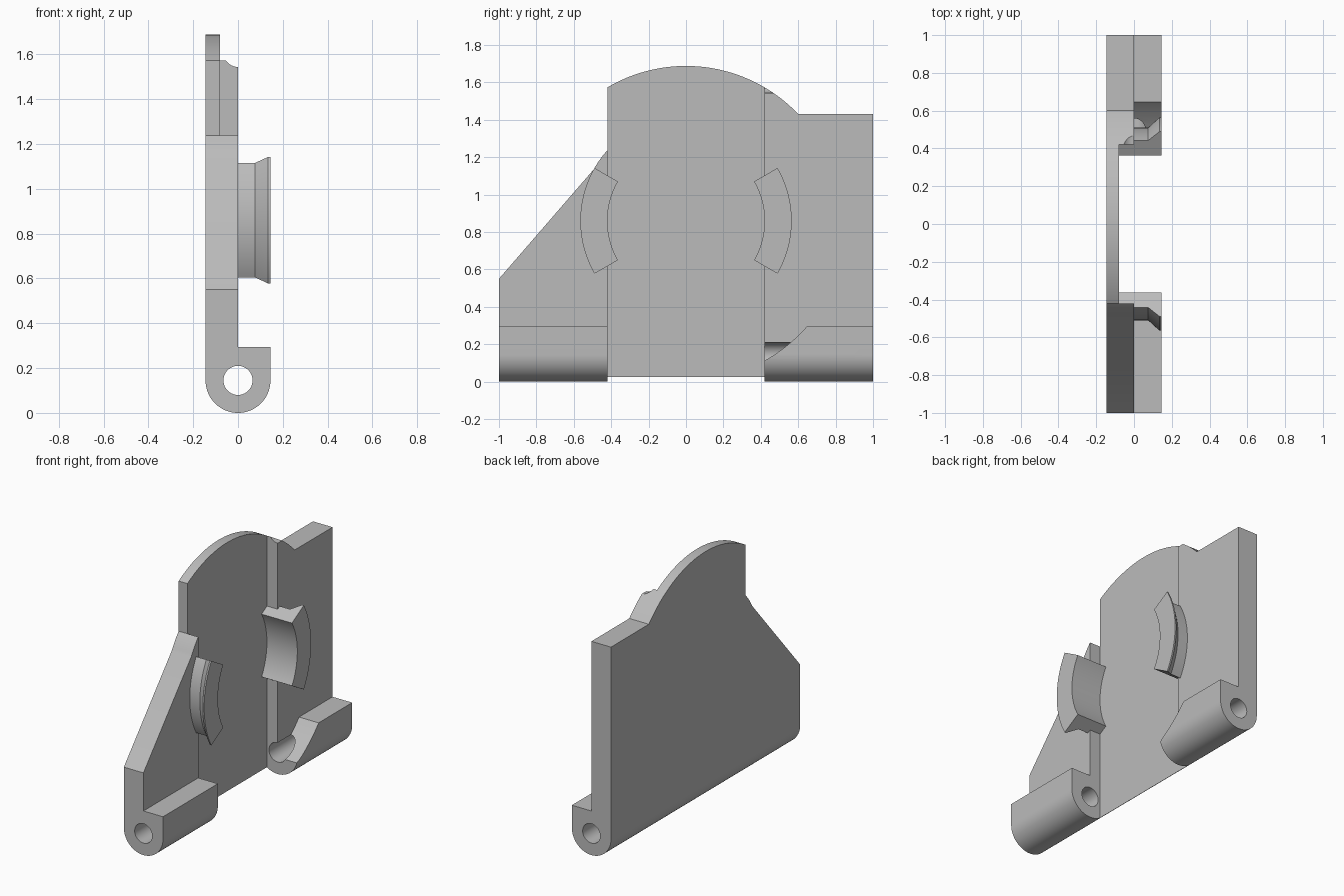
import bpy, bmesh, math

if "Cube" in bpy.data.objects:
    bpy.data.objects.remove(bpy.data.objects["Cube"])

CZ = 0.86          # height of the centre shared by all the arcs
PIN_Z = 0.145      # hinge pin height
HALF = 0.145       # half depth of the hinge

grey = bpy.data.materials.new("plain grey")
grey.diffuse_color = (0.5, 0.5, 0.5, 1)
grey.use_nodes = True
grey.node_tree.nodes["Principled BSDF"].inputs["Base Color"].default_value = grey.diffuse_color


def finish(name, bm):
    bmesh.ops.recalc_face_normals(bm, faces=bm.faces)
    mesh = bpy.data.meshes.new(name)
    bm.to_mesh(mesh)
    bm.free()
    mesh.materials.append(grey)
    ob = bpy.data.objects.new(name, mesh)
    bpy.context.collection.objects.link(ob)
    return ob


def prism(name, pts, axis, a, b):
    """Extrude a 2D outline along x (points are y,z) or along y (points are x,z)."""
    bm = bmesh.new()
    place = (lambda p, t: (t, p[0], p[1])) if axis == "x" else (lambda p, t: (p[0], t, p[1]))
    face = bm.faces.new([bm.verts.new(place(p, a)) for p in pts])
    ext = bmesh.ops.extrude_face_region(bm, geom=[face])
    step = (b - a, 0, 0) if axis == "x" else (0, b - a, 0)
    bmesh.ops.translate(bm, vec=step, verts=[g for g in ext["geom"] if isinstance(g, bmesh.types.BMVert)])
    return finish(name, bm)


def arc(cx, cz, r, start, end, n):
    angles = [math.radians(start + (end - start) * i / n) for i in range(n + 1)]
    return [(cx + r * math.cos(t), cz + r * math.sin(t)) for t in angles]


def circle(cx, cz, r, n):
    return arc(cx, cz, r, 0, 360, n)[:-1]


def boolean(ob, cutter, op):
    bpy.context.view_layer.objects.active = ob
    mod = ob.modifiers.new("cut", "BOOLEAN")
    mod.operation, mod.solver, mod.object = op, "EXACT", cutter
    bpy.ops.object.modifier_apply(modifier=mod.name)
    bpy.data.objects.remove(cutter)


def smooth(ob):
    bpy.ops.object.select_all(action="DESELECT")
    ob.select_set(True)
    bpy.context.view_layer.objects.active = ob
    bpy.ops.object.shade_smooth_by_angle(angle=math.radians(25))


# Hinge plate: rounded knuckle section with a tall thin wall, run along y
section = arc(0, PIN_Z, HALF, 180, 360, 40) + [(HALF, 0.295), (0, 0.295), (0, 1.9), (-HALF, 1.9)]
plate = prism("hinge_plate", section, "y", -1, 1)

# Side outline: domed top, square shoulder at the back, sloped shoulder at the front
R = 0.828
dome_end = math.degrees(math.acos(0.6 / R))
dome_start = math.degrees(math.acos(-0.42 / R))
ledge_a = math.degrees(math.acos(-0.42 / 0.565))
outline = [(-1.1, -0.1), (1.1, -0.1), (1.1, 1.43)]
outline += arc(0, CZ, R, dome_end, dome_start, 40)
outline += arc(0, CZ, 0.565, ledge_a, 151, 6)
outline += [(-1, 0.55), (-1.1, 0.434)]
boolean(plate, prism("outline_cutter", outline, "x", -0.3, 0.3), "INTERSECT")

# Recess in the middle
recess = [(-0.42, -0.2), (0.42, -0.2), (0.42, 2), (-0.42, 2)]
boolean(plate, prism("recess_cutter", recess, "x", -0.08, 0.4), "DIFFERENCE")

# Round clearance biting into the back knuckle only
half_disc = arc(0, CZ, 0.858, -90, 90, 64)
boolean(plate, prism("clearance_cutter", half_disc, "x", 0, 0.4), "DIFFERENCE")

# Pin hole, and the small groove in the domed edge
boolean(plate, prism("pin_cutter", circle(0, PIN_Z, 0.065, 40), "y", -1.2, 1.2), "DIFFERENCE")
boolean(plate, prism("groove_cutter", circle(0, 1.609, 0.065, 40), "y", 0.3, 1.2), "DIFFERENCE")
smooth(plate)

# Curved snap clips with a flared lip, swept about the centre
clip_section = [(0.42, -0.082), (0.42, 0.145), (0.565, 0.145), (0.565, 0.135), (0.51, 0.075), (0.51, -0.082)]
for side, mid in (("back", 0), ("front", 180)):
    bm = bmesh.new()
    rings = []
    for i in range(25):
        t = math.radians(mid - 30 + 60 * i / 24)
        rings.append([bm.verts.new((x, r * math.cos(t), CZ + r * math.sin(t))) for r, x in clip_section])
    n = len(clip_section)
    for p, q in zip(rings, rings[1:]):
        for j in range(n):
            bm.faces.new((p[j], p[(j + 1) % n], q[(j + 1) % n], q[j]))
    bm.faces.new(rings[0])
    bm.faces.new(rings[-1])
    smooth(finish(side + "_clip", bm))
